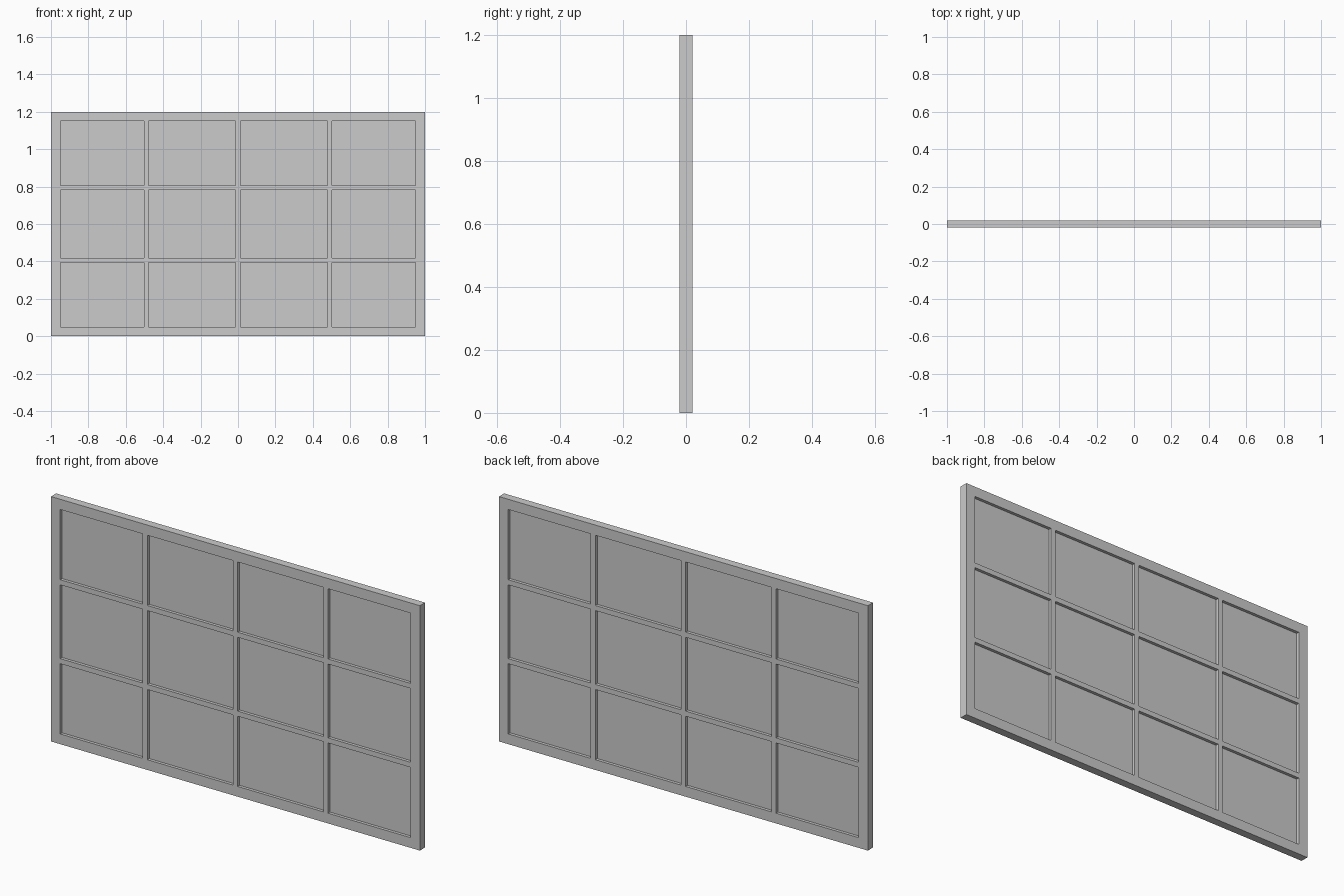
import bpy, bmesh

if "Cube" in bpy.data.objects:
    bpy.data.objects.remove(bpy.data.objects["Cube"])

W, H, DEPTH = 2.0, 1.2, 0.04
BORDER, BAR, GLASS = 0.05, 0.025, 0.01
COLS, ROWS = 4, 3


def edges(start, end, count):
    """Alternating solid / opening boundaries along one direction."""
    inset = 0.02
    step = (end - start - 2 * inset) / count
    cuts = [start, start + BORDER]
    for i in range(1, count):
        c = start + inset + i * step
        cuts += [c - BAR / 2, c + BAR / 2]
    return cuts + [end - BORDER, end]


xs, zs = edges(-W / 2, W / 2, COLS), edges(0, H, ROWS)


def slab(name, cells, depth):
    """Connected cells of the layout, extruded to a centred thickness."""
    bm = bmesh.new()
    verts = {}

    def vert(i, k):
        if (i, k) not in verts:
            verts[i, k] = bm.verts.new((xs[i], -depth / 2, zs[k]))
        return verts[i, k]

    for i, k in cells:
        bm.faces.new([vert(i, k), vert(i + 1, k), vert(i + 1, k + 1), vert(i, k + 1)])
    geo = bmesh.ops.extrude_face_region(bm, geom=bm.faces[:], use_keep_orig=True)["geom"]
    bmesh.ops.translate(bm, vec=(0, depth, 0),
                        verts=[g for g in geo if isinstance(g, bmesh.types.BMVert)])
    bmesh.ops.recalc_face_normals(bm, faces=bm.faces[:])
    mesh = bpy.data.meshes.new(name)
    bm.to_mesh(mesh)
    bm.free()
    obj = bpy.data.objects.new(name, mesh)
    bpy.context.collection.objects.link(obj)


grid = [(i, k) for i in range(len(xs) - 1) for k in range(len(zs) - 1)]
openings = [(i, k) for i, k in grid if i % 2 and k % 2]

# Frame with its glazing bars
slab("window_frame", [c for c in grid if c not in openings], DEPTH)

# Recessed panes, one per opening
for i, k in openings:
    slab(f"pane_{i // 2 + 1}_{k // 2 + 1}", [(i, k)], GLASS)
